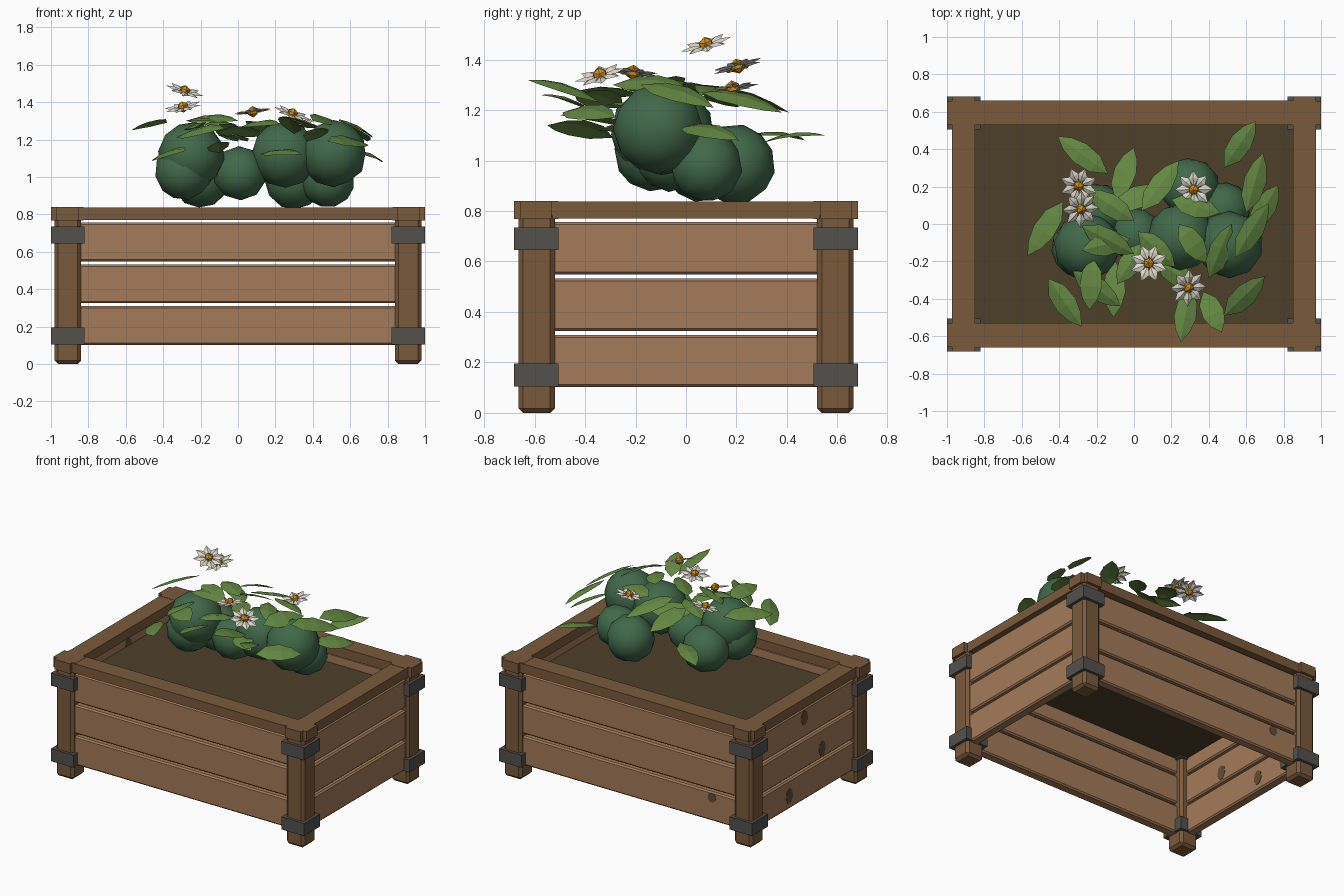
import bpy, bmesh, math
from mathutils import Vector, Matrix

if "Cube" in bpy.data.objects:
    bpy.data.objects.remove(bpy.data.objects["Cube"])


def material(name, srgb):
    m = bpy.data.materials.new(name)
    m.diffuse_color = [((c + 0.055) / 1.055) ** 2.4 for c in srgb] + [1]
    m.use_nodes = True
    m.node_tree.nodes["Principled BSDF"].inputs["Base Color"].default_value = m.diffuse_color
    return m


SLAT = material("light wood", (0.64, 0.48, 0.35))
FRAME = material("dark wood", (0.48, 0.353, 0.237))
KNOT = material("wood knot", (0.40, 0.29, 0.21))
IRON = material("iron", (0.325, 0.317, 0.303))
SOIL = material("soil", (0.305, 0.245, 0.163))
BUSH = material("bush green", (0.255, 0.41, 0.288))
LEAF = material("leaf green", (0.39, 0.53, 0.26))
PETAL = material("petal white", (0.87, 0.85, 0.80))
CORE = material("flower yellow", (0.82, 0.56, 0.13))


def finish(bm, name, mat, bevel=0):
    me = bpy.data.meshes.new(name)
    bm.to_mesh(me)
    bm.free()
    me.materials.append(mat)
    ob = bpy.data.objects.new(name, me)
    bpy.context.collection.objects.link(ob)
    if bevel:
        b = ob.modifiers.new("bevel", 'BEVEL')
        b.width, b.segments = bevel, 1
    return ob


def box(name, lo, hi, mat, bevel=0):
    bm = bmesh.new()
    bmesh.ops.create_cube(bm, size=1)
    for v in bm.verts:
        v.co = [(a + b) / 2 + c * (b - a) for a, b, c in zip(lo, hi, v.co)]
    return finish(bm, name, mat, bevel)


def corner_box(name, x, y, z, sx, sy, mat, bevel=0):
    xs, ys = sorted((x[0] * sx, x[1] * sx)), sorted((y[0] * sy, y[1] * sy))
    return box(name, (xs[0], ys[0], z[0]), (xs[1], ys[1], z[1]), mat, bevel)


# Corner posts, iron bands and notched caps
for sx in (-1, 1):
    for sy in (-1, 1):
        corner_box("post", (0.84, 0.98), (0.52, 0.663), (0, 0.80), sx, sy, FRAME, 0.018)
        for z in (0.105, 0.645):
            corner_box("iron_band", (0.822, 1.0), (0.505, 0.682), (z, z + 0.09), sx, sy, IRON)
        corner_box("cap_long", (0.825, 1.0), (0.532, 0.655), (0.768, 0.84), sx, sy, FRAME)
        corner_box("cap_cross", (0.85, 0.972), (0.505, 0.682), (0.768, 0.84), sx, sy, FRAME)

# Rim rails and wall slats
for s in (-1, 1):
    corner_box("long_rim", (-0.85, 0.85), (0.53, 0.66), (0.77, 0.838), 1, s, FRAME)
    corner_box("short_rim", (0.85, 0.972), (-0.54, 0.54), (0.77, 0.838), s, 1, FRAME)
    for z in (0.102, 0.325, 0.549):
        corner_box("long_slat", (-0.86, 0.86), (0.565, 0.637), (z, z + 0.207), 1, s, SLAT, 0.01)
        corner_box("short_slat", (0.885, 0.957), (-0.54, 0.54), (z, z + 0.207), s, 1, SLAT, 0.01)

box("soil", (-0.885, -0.565, 0.655), (0.885, 0.565, 0.69), SOIL)


# Wood knots: thin plates through the slat, showing on both faces
def knot(center, axis, r=0.038):
    bm = bmesh.new()
    bmesh.ops.create_cone(bm, cap_ends=True, segments=7, radius1=r, radius2=r, depth=0.076)
    for v in bm.verts:
        a, b, d = v.co
        off = (d, a, b * 1.45) if axis == 'x' else (a, d, b)
        v.co = Vector(center) + Vector(off)
    bmesh.ops.recalc_face_normals(bm, faces=bm.faces)
    finish(bm, "wood_knot", KNOT)


for y, z in ((0.03, 0.69), (-0.17, 0.395), (0.2, 0.195)):
    knot((-0.921, y, z), 'x')
knot((-0.65, 0.601, 0.267), 'y', 0.034)

# Rounded bush clumps
CLUMPS = [(0.51, -0.11, 1.125, 0.18), (0.48, 0.08, 0.98, 0.145), (0.30, 0.195, 0.985, 0.16),
          (0.25, -0.07, 1.12, 0.18), (0.01, -0.06, 1.02, 0.145), (-0.25, -0.12, 1.115, 0.18),
          (-0.29, -0.13, 1.03, 0.155), (-0.20, 0.06, 0.995, 0.16)]
for i, (x, y, z, r) in enumerate(CLUMPS):
    bm = bmesh.new()
    bmesh.ops.create_icosphere(bm, subdivisions=2, radius=r)
    bm.transform(Matrix.Translation((x, y, z)) @ Matrix.Rotation(i * 1.3, 4, (1, 2, 3)))
    ob = finish(bm, "bush_clump", BUSH)
    for p in ob.data.polygons:
        p.use_smooth = True


# Arched leaves with a folded middle rib, rolled so the outer edge hangs lower
def leaf(bm, base, tip, width=0.06):
    base, tip = Vector(base), Vector(tip)
    d = tip - base
    side = d.cross(Vector((0, 0, 1))).normalized()
    out = (base + tip) / 2 - Vector((0.1, 0, 0))
    out.z = 0
    side.z = -0.5 * side.dot(out.normalized())
    rows = []
    for t, w in ((0, 0), (0.25, 0.85), (0.55, 1), (0.8, 0.65), (1, 0)):
        p = base + d * t + Vector((0, 0, 0.10 * t * (1 - t)))
        edge = Vector((0, 0, -0.012 * w))
        rows.append([bm.verts.new(p + side * w * width * k + edge * abs(k))
                     for k in ((-1, 0, 1) if w else (0,))])
    for a, b in zip(rows, rows[1:]):
        if len(a) == 1:
            bm.faces.new((a[0], b[1], b[0]))
            bm.faces.new((a[0], b[2], b[1]))
        elif len(b) == 1:
            bm.faces.new((a[0], a[1], b[0]))
            bm.faces.new((a[1], a[2], b[0]))
        else:
            bm.faces.new((a[0], a[1], b[1], b[0]))
            bm.faces.new((a[1], a[2], b[2], b[1]))


# base x, y then tip x, y, then base height and tip height
LEAVES = (
    (-.14, .27, -.41, .47, 1.10, 1.08), (-.10, .13, 0, .41, 1.28, 1.19),
    (-.38, .12, -.57, -.17, 1.29, 1.25), (-.46, -.29, -.28, -.55, 1.09, 1.14),
    (-.33, -.25, -.07, -.44, 1.21, 1.26), (-.10, -.20, -.11, -.50, 1.13, 1.18),
    (-.28, -.01, 0, -.16, 1.30, 1.30), (.04, .07, .24, .34, 1.30, 1.20),
    (.48, .30, .65, .55, 1.07, 1.10), (.60, .06, .69, .38, 1.27, 1.19),
    (.63, -.03, .77, .21, 1.13, 1.08), (.48, -.49, .70, -.28, 1.19, 1.17),
    (.30, -.34, .25, -.63, 1.23, 1.32), (.37, -.36, .47, -.58, 1.19, 1.26),
    (.40, -.29, .52, 0, 1.30, 1.29), (.54, -.18, .72, .11, 1.30, 1.21),
    (-.02, -.08, -.28, -.14, 1.28, 1.30), (.02, -.04, .22, -.23, 1.27, 1.28),
    (.24, 0, .39, -.21, 1.31, 1.28), (-.12, .08, .14, .20, 1.24, 1.22),
    (.0, .02, -.25, .18, 1.28, 1.26), (.20, .13, .46, .06, 1.28, 1.26),
    (-.22, -.18, -.24, -.46, 1.26, 1.26), (.05, -.10, -.09, -.32, 1.19, 1.22),
    (.12, -.20, .34, -.34, 1.12, 1.12))
bm = bmesh.new()
for bx, by, tx, ty, bz, tz in LEAVES:
    leaf(bm, (bx, by, bz), (tx, ty, tz))
finish(bm, "leaves", LEAF)


# Flowers: eight pointed, ridged petals around a small round core
def flower(center, normal, turn):
    place = (Matrix.Translation(center)
             @ Vector((0, 0, 1)).rotation_difference(Vector(normal)).to_matrix().to_4x4())
    bm = bmesh.new()
    for i in range(8):
        rot = Matrix.Rotation(turn + i * math.pi / 4, 4, 'Z')
        pts = [(0.012, 0, 0), (0.06, -0.027, 0), (0.06, 0, 0.010),
               (0.06, 0.027, 0), (0.105, 0, 0.003)]
        v = [bm.verts.new(place @ rot @ Vector(p)) for p in pts]
        for f in ((0, 1, 2), (0, 2, 3), (1, 4, 2), (2, 4, 3)):
            bm.faces.new([v[k] for k in f])
    finish(bm, "flower_petals", PETAL)
    bm = bmesh.new()
    bmesh.ops.create_icosphere(bm, subdivisions=1, radius=0.031)
    bm.transform(place @ Matrix.Translation((0, 0, 0.002)))
    finish(bm, "flower_core", CORE)


for i, (c, n) in enumerate([((.29, -.34, 1.337), (.36, -.28, 1)), ((.08, -.21, 1.347), (-.14, .1, 1)),
                            ((-.285, .08, 1.458), (.3, -.3, 1)), ((-.295, .205, 1.372), (-.2, -.27, 1)),
                            ((.32, .185, 1.285), (-.15, -.15, 1))]):
    flower(c, n, i * 0.4)
